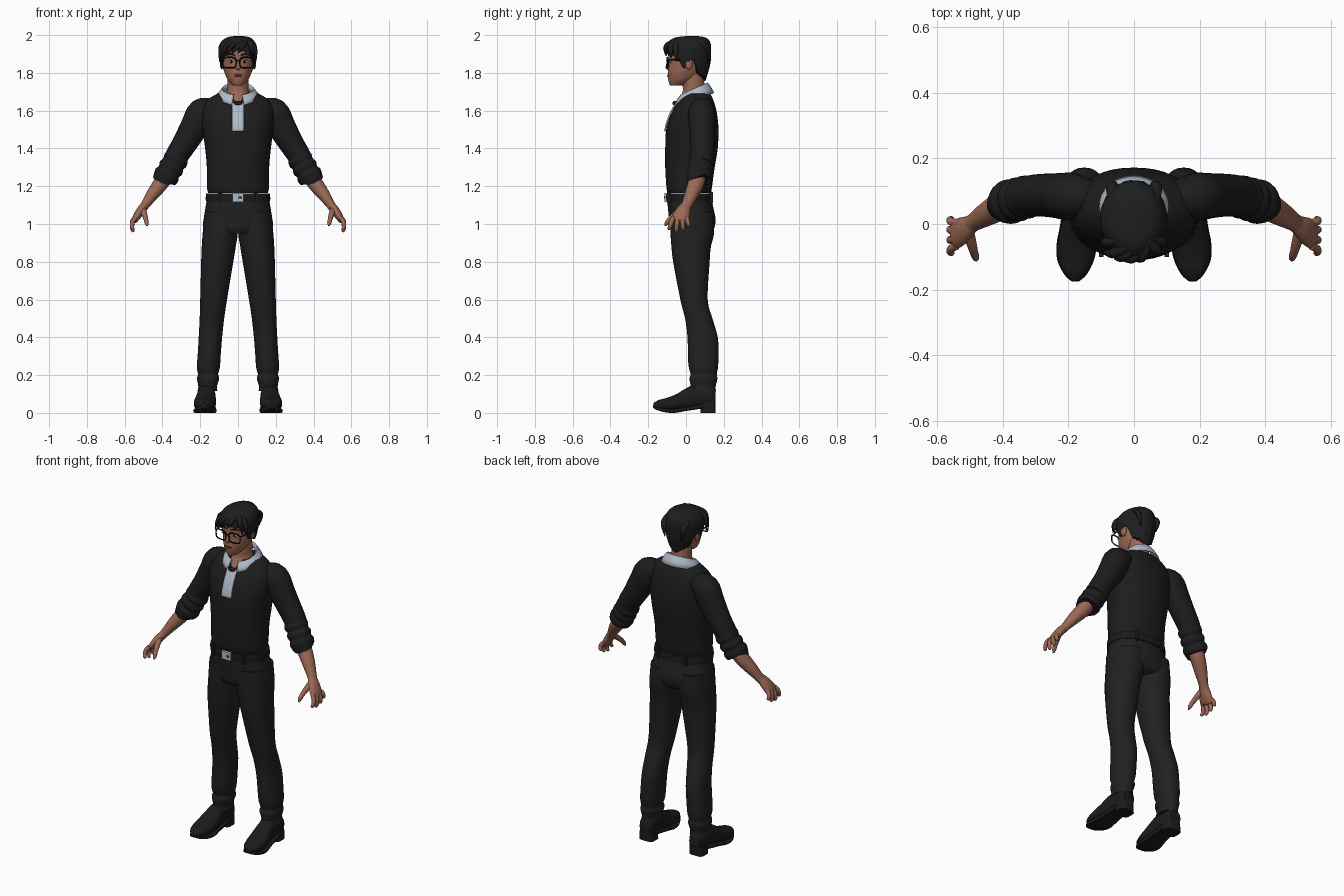
import bpy, bmesh, math
from mathutils import Vector

def material(name, *rgb):
    m = bpy.data.materials.new(name)
    m.diffuse_color = (*rgb, 1)
    return m

SKIN = material("skin", .33, .14, .09)
KNIT = material("knit_black", .012, .012, .012)
CLOTH = material("trouser_black", .015, .015, .015)
LEATHER = material("leather_black", .011, .011, .011)
HAIR = material("hair_black", .013, .013, .014)
SHIRT = material("shirt_grey", .43, .5, .58)
FRAME = material("frame_black", .005, .005, .005)
WHITE = material("eye_white", .6, .6, .6)
LIP = material("lip_brown", .25, .085, .06)

def smooth(rows, n=4):
    """Catmull-Rom interpolation of rows of numbers."""
    out = []
    for i in range(len(rows) - 1):
        p0, p1, p2 = rows[max(i - 1, 0)], rows[i], rows[i + 1]
        p3 = rows[min(i + 2, len(rows) - 1)]
        for k in range(n):
            t = k / n
            out.append([.5 * (2*b + (c-a)*t + (2*a-5*b+4*c-d)*t*t + (3*b-a-3*c+d)*t**3)
                        for a, b, c, d in zip(p0, p1, p2, p3)])
    return out + [list(rows[-1])]

def lookup(rows, z):
    """Linear lookup of a row by its first value."""
    rows = sorted(rows)
    z = min(max(z, rows[0][0]), rows[-1][0])
    for a, b in zip(rows, rows[1:]):
        if z <= b[0]:
            t = (z - a[0]) / max(b[0] - a[0], 1e-9)
            return [p + (q - p) * t for p, q in zip(a, b)]

def skin_grid(name, grid, mat, around=True, along=False, caps=True, mirror=False, thick=0):
    bm = bmesh.new()
    vs = [[bm.verts.new(p) for p in ring] for ring in grid]
    n, m = len(vs), len(vs[0])
    for i in range(n if along else n - 1):
        for j in range(m if around else m - 1):
            a, b = vs[i], vs[(i + 1) % n]
            bm.faces.new((a[j], a[(j+1) % m], b[(j+1) % m], b[j]))
    if caps and around and not along:
        bm.faces.new(vs[0])
        bm.faces.new(vs[-1])
    bmesh.ops.recalc_face_normals(bm, faces=bm.faces[:])
    return finish(name, bm, mat, mirror, thick)

def finish(name, bm, mat, mirror=False, thick=0):
    me = bpy.data.meshes.new(name)
    bm.to_mesh(me)
    bm.free()
    me.materials.append(mat)
    me.shade_smooth()
    me.set_sharp_from_angle(angle=math.radians(50))
    ob = bpy.data.objects.new(name, me)
    bpy.context.collection.objects.link(ob)
    if thick:
        s = ob.modifiers.new("thickness", 'SOLIDIFY')
        s.thickness, s.offset = thick, 0
    if mirror:
        ob.modifiers.new("mirror", 'MIRROR')
    return ob

def oval(a0, a1, b0, b1, e, n):
    pts = []
    for k in range(n):
        c, s = math.cos(math.tau * k / n), math.sin(math.tau * k / n)
        f = lambda v: math.copysign(abs(v) ** (2 / e), v)
        pts.append(((a0+a1)/2 + (a1-a0)/2 * f(c), (b0+b1)/2 + (b1-b0)/2 * f(s)))
    return pts

def loft(name, rows, mat, e=2, axis='z', n=32, steps=4, mirror=False):
    """Rows are (position, x0, x1, b0, b1); b is y for axis z, z for axis y."""
    grid = []
    for t, *box in smooth(rows, steps):
        grid.append([(a, b, t) if axis == 'z' else (a, t, b) for a, b in oval(*box, e, n)])
    return skin_grid(name, grid, mat, mirror=mirror)

def tube(name, rows, mat, side=(0, 1, 0), n=14, steps=4, closed=False, mirror=False):
    """Rows are (x, y, z, radius along side, other radius)."""
    rows = rows if closed else smooth(rows, steps)
    P = [Vector(r[:3]) for r in rows]
    grid, last = [], len(P) - 1
    for i, r in enumerate(rows):
        a = P[i - 1] if closed else P[max(i - 1, 0)]
        b = P[(i + 1) % len(P)] if closed else P[min(i + 1, last)]
        t = (b - a).normalized()
        u = Vector(side)
        u = (u - t * u.dot(t)).normalized()
        v = t.cross(u)
        grid.append([P[i] + u * c + v * s for c, s in oval(-r[3], r[3], -r[4], r[4], 2, n)])
    return skin_grid(name, grid, mat, along=closed, mirror=mirror)

def ball(name, loc, size, mat, mirror=False):
    bm = bmesh.new()
    bmesh.ops.create_uvsphere(bm, u_segments=16, v_segments=10, radius=1)
    bmesh.ops.scale(bm, vec=size, verts=bm.verts)
    bmesh.ops.translate(bm, vec=loc, verts=bm.verts)
    return finish(name, bm, mat, mirror)

def box(name, loc, size, mat, mirror=False):
    bm = bmesh.new()
    bmesh.ops.create_cube(bm, size=1)
    bmesh.ops.scale(bm, vec=size, verts=bm.verts)
    bmesh.ops.translate(bm, vec=loc, verts=bm.verts)
    return finish(name, bm, mat, mirror)

def sym(rows):
    """(z, half width, y front, y back) to loft rows."""
    return [(z, -w, w, f, b) for z, w, f, b in rows]

# Sweater body, shirt placket
body = sym([(1.165, .158, -.098, .133), (1.2, .165, -.104, .138), (1.3, .165, -.11, .152),
            (1.4, .174, -.11, .168), (1.5, .187, -.105, .172), (1.57, .192, -.085, .166),
            (1.62, .185, -.06, .156), (1.66, .158, -.035, .143), (1.69, .11, -.01, .128)])
loft("sweater_body", body, KNIT, e=2.25, n=40)
dense, grid = smooth(body, 8), []
for i in range(13):
    _, x0, x1, f, b = lookup(dense, 1.49 + .15 * i / 12)
    grid.append([(x, f - .005 + .06 * x * x, 1.49 + .15 * i / 12) for x in (-.032, -.016, 0, .016, .032)])
skin_grid("shirt_placket", grid, SHIRT, around=False, thick=.008)

# Sleeves with rolled cuffs
tube("sleeve", [(.12, .08, 1.61, .05, .05), (.185, .083, 1.59, .072, .08), (.23, .086, 1.515, .069, .075),
                (.28, .088, 1.43, .065, .066), (.315, .086, 1.375, .063, .062), (.345, .08, 1.32, .06, .058)],
     KNIT, n=24, mirror=True)
cuff = []
for i in range(13):
    t = i / 12
    r = .058 + .008 * abs(math.sin(t * math.pi * 3)) + .003 * t
    cuff.append((.318 + .072 * t, .085 - .02 * t, 1.36 - .125 * t, r, r))
tube("rolled_cuff", cuff + [(.385, .067, 1.243, .04, .04)], KNIT, n=24, steps=2, mirror=True)

# Forearm, palm, fingers
tube("forearm", [(.36, .07, 1.29, .042, .042), (.405, .055, 1.22, .043, .041), (.45, .03, 1.16, .037, .034),
                 (.485, .008, 1.11, .029, .025), (.505, -.005, 1.08, .028, .022)], SKIN, n=20, mirror=True)
tube("palm", [(.49, .003, 1.105, .025, .02), (.512, -.012, 1.075, .036, .023), (.532, -.025, 1.045, .044, .021),
              (.547, -.034, 1.02, .043, .016), (.55, -.036, 1.012, .03, .008)], SKIN, n=20, mirror=True)
for word, y, d, tip in (("little", .003, .012, .985), ("ring", -.021, .006, .965),
                        ("middle", -.045, -.006, .957), ("index", -.067, -.022, .968)):
    h = 1.035 - tip
    tube(word + "_finger", [(.542, y, 1.035, .012, .012), (.558, y + d*.4, 1.035 - h*.35, .0125, .0125),
                            (.561, y + d*.8, 1.035 - h*.7, .011, .011), (.556, y + d, tip + .006, .009, .009),
                            (.554, y + d, tip, .003, .003)], SKIN, n=10, mirror=True)
tube("thumb", [(.505, -.025, 1.08, .014, .018), (.497, -.055, 1.055, .015, .016), (.489, -.083, 1.03, .013, .013),
               (.483, -.102, 1.005, .011, .011), (.481, -.111, .99, .004, .004)], SKIN, n=10, mirror=True)

# Trousers
loft("trouser_hips", sym([(1.15, .162, -.098, .133), (1.1, .17, -.097, .142), (1.03, .181, -.09, .156),
                          (.98, .183, -.085, .15), (.95, .13, -.07, .13)]), CLOTH, e=2.3, n=40)
loft("trouser_leg", [(1.06, .005, .176, -.085, .148), (.95, .002, .187, -.082, .148), (.88, .012, .192, -.077, .132),
                     (.8, .025, .195, -.068, .125), (.6, .058, .2, -.03, .115), (.5, .073, .203, -.005, .14),
                     (.4, .084, .208, .008, .168), (.3, .092, .214, .01, .172), (.24, .096, .218, .015, .169),
                     (.205, .105, .212, .024, .163), (.18, .1, .217, .018, .166), (.14, .112, .21, .025, .157),
                     (.115, .108, .215, .018, .159)], CLOTH, e=2.2, mirror=True)

# Belt, buckle, loops
loft("belt", sym([(1.118, .17, -.104, .144), (1.14, .171, -.106, .144), (1.162, .168, -.105, .142)]),
     LEATHER, e=2.3, n=40, steps=2)
box("belt_buckle", (0, -.108, 1.14), (.06, .012, .046), SHIRT)
box("buckle_slot", (.012, -.1145, 1.14), (.018, .002, .012), LEATHER)
box("front_belt_loop", (.1, -.09, 1.14), (.014, .02, .06), CLOTH, True)
box("back_belt_loop", (.09, .133, 1.14), (.014, .02, .06), CLOTH, True)

# Shoes
loft("shoe_upper", [(.155, .13, .2, .04, .12), (.13, .12, .21, .03, .14), (.05, .12, .215, .025, .15),
                    (0, .117, .222, .015, .13), (-.05, .116, .232, .01, .1), (-.1, .122, .233, .01, .08),
                    (-.145, .14, .217, .018, .068), (-.172, .165, .192, .03, .052)],
     LEATHER, axis='y', e=2.3, n=24, mirror=True)
loft("shoe_sole", [(.1, .122, .212, .025, .05), (0, .117, .225, .01, .032), (-.06, .114, .236, 0, .022),
                   (-.11, .122, .234, .003, .023), (-.155, .145, .212, .015, .033), (-.175, .168, .19, .027, .04)],
     LEATHER, axis='y', e=6, n=24, mirror=True)
loft("shoe_heel", [(0, .12, .212, .076, .156), (.03, .122, .21, .078, .157), (.055, .124, .208, .08, .157)],
     LEATHER, e=4, steps=1, mirror=True)

# Neck, head, facial parts
loft("neck", sym([(1.62, .075, -.058, .1), (1.66, .066, -.038, .1), (1.7, .058, -.018, .098),
                  (1.74, .055, -.018, .098), (1.8, .055, -.02, .09)]), SKIN)
loft("head", sym([(1.732, .018, -.08, -.035), (1.738, .032, -.087, 0), (1.765, .055, -.094, .055),
                  (1.8, .071, -.096, .085), (1.84, .08, -.092, .105), (1.875, .083, -.092, .112),
                  (1.92, .084, -.092, .112), (1.955, .07, -.075, .1), (1.98, .03, -.03, .05)]), SKIN, n=36)
tube("nose", [(0, -.084, 1.878, .006, .008), (0, -.092, 1.855, .009, .009), (0, -.097, 1.83, .011, .014),
              (0, -.094, 1.818, .006, .01)], SKIN, n=12)
ball("ear", (.086, .015, 1.85), (.01, .021, .032), SKIN, True)
ball("eye", (.036, -.081, 1.86), (.016, .005, .008), WHITE, True)
ball("iris", (.036, -.084, 1.86), (.007, .0035, .0075), FRAME, True)
ball("upper_lip", (0, -.094, 1.79), (.022, .005, .0045), LIP)
ball("lower_lip", (0, -.094, 1.782), (.018, .006, .005), LIP)
tube("eyebrow", [(.014, -.09, 1.892, .003, .003), (.04, -.084, 1.9, .004, .005), (.066, -.062, 1.892, .002, .002)],
     HAIR, n=8, mirror=True)

# Spectacles
rim = [(x, -.101 + .25 * max(x - .03, 0) ** 1.2, z, .003, .004) for x, z in oval(.01, .08, 1.826, 1.882, 3.5, 32)]
tube("glasses_rim", rim, FRAME, n=8, closed=True, mirror=True)
tube("glasses_bridge", [(-.012, -.1, 1.862, .003, .003), (0, -.102, 1.866, .003, .003),
                        (.012, -.1, 1.862, .003, .003)], FRAME, n=8)
tube("glasses_temple", [(.08, -.095, 1.868, .003, .004), (.087, -.04, 1.87, .003, .004),
                        (.093, .02, 1.87, .003, .003)], FRAME, side=(1, 0, 0), n=8, mirror=True)

# Hair cap with a lower edge that varies around the head
shape = smooth([(1.75, -.06, .06, -.06, .1), (1.8, -.082, .082, -.095, .116), (1.85, -.095, .094, -.102, .129),
                (1.9, -.103, .101, -.104, .133), (1.94, -.102, .1, -.102, .133), (1.97, -.085, .085, -.088, .125),
                (1.989, -.055, .06, -.05, .1), (1.996, -.01, .02, .02, .05)])
edge = [(0, 1.918), (40, 1.91), (60, 1.87), (76, 1.825), (84, 1.83), (94, 1.872), (108, 1.86), (120, 1.8), (180, 1.755)]
N, grid = 64, []
for i in range(19):
    ring, t = [], min(i / 17, 1)
    for k in range(N):
        a = math.tau * k / N
        low = lookup(edge, min(a, math.tau - a) * 180 / math.pi)[1] + .004 * math.sin(k * 2.2)
        z = 1.996 - (1.996 - low) * t ** 1.7
        _, x0, x1, f, b = lookup(shape, z)
        s = (.8 if i == 18 else 1) + .012 * t * math.sin(k * 1.55)
        ring.append(((x0+x1)/2 + s*(x1-x0)/2 * math.sin(a), (f+b)/2 - s*(b-f)/2 * math.cos(a), z))
    grid.append(ring)
skin_grid("hair_cap", grid, HAIR)

# Fringe and swept locks: start, middle, tip
locks = [((.03, -.045, 1.975), (-.03, -.097, 1.945), (-.06, -.106, 1.89)),
         ((.02, -.04, 1.978), (-.06, -.088, 1.945), (-.092, -.083, 1.865)),
         ((.04, -.05, 1.972), (0, -.102, 1.94), (-.035, -.11, 1.9)),
         ((.045, -.05, 1.97), (.025, -.1, 1.945), (.0, -.108, 1.905)),
         ((.04, -.045, 1.974), (.07, -.08, 1.945), (.084, -.078, 1.88)),
         ((.05, -.04, 1.97), (.088, -.055, 1.93), (.096, -.05, 1.86)),
         ((0, -.03, 1.978), (-.08, -.055, 1.945), (-.1, -.05, 1.86))]
for i, (a, b, c) in enumerate(locks):
    tube(f"fringe_lock_{i + 1}", [(*a, .012, .012), (*b, .016, .013), (*c, .003, .002)], HAIR, n=10, steps=6)
for i, x in enumerate((-.06, -.02, .02, .06)):
    tube(f"crown_lock_{i + 1}", [(x*.5, 0, 1.982, .012, .012), (x, .075, 1.972 - abs(x)*.25, .018, .013),
                                 (x*1.1, .118, 1.92, .018, .012), (x*.9, .122, 1.85, .003, .003)],
         HAIR, side=(1, 0, 0), n=10, steps=6)

# Shirt collar, open at the front, and the dark knot
grid = []
for k in range(41):
    a = math.radians(16 + 328 * k / 40)
    front = (1 + math.cos(a)) / 2
    point = .02 * max(0, math.cos(a)) ** 3
    s, c = math.sin(a), math.cos(a)
    top, low = 1.745 - .065 * front, 1.692 - .045 * front - point
    grid.append([(.074 * s, .04 - .066 * c, top - .02), (.084 * s, .042 - .074 * c, top),
                 (.1 * s, .042 - .09 * c, (top + low) / 2), (.112 * s, .042 - .104 * c, low)])
skin_grid("shirt_collar", grid, SHIRT, around=False, thick=.008)
ball("neck_knot", (0, -.06, 1.64), (.022, .012, .012), KNIT)
